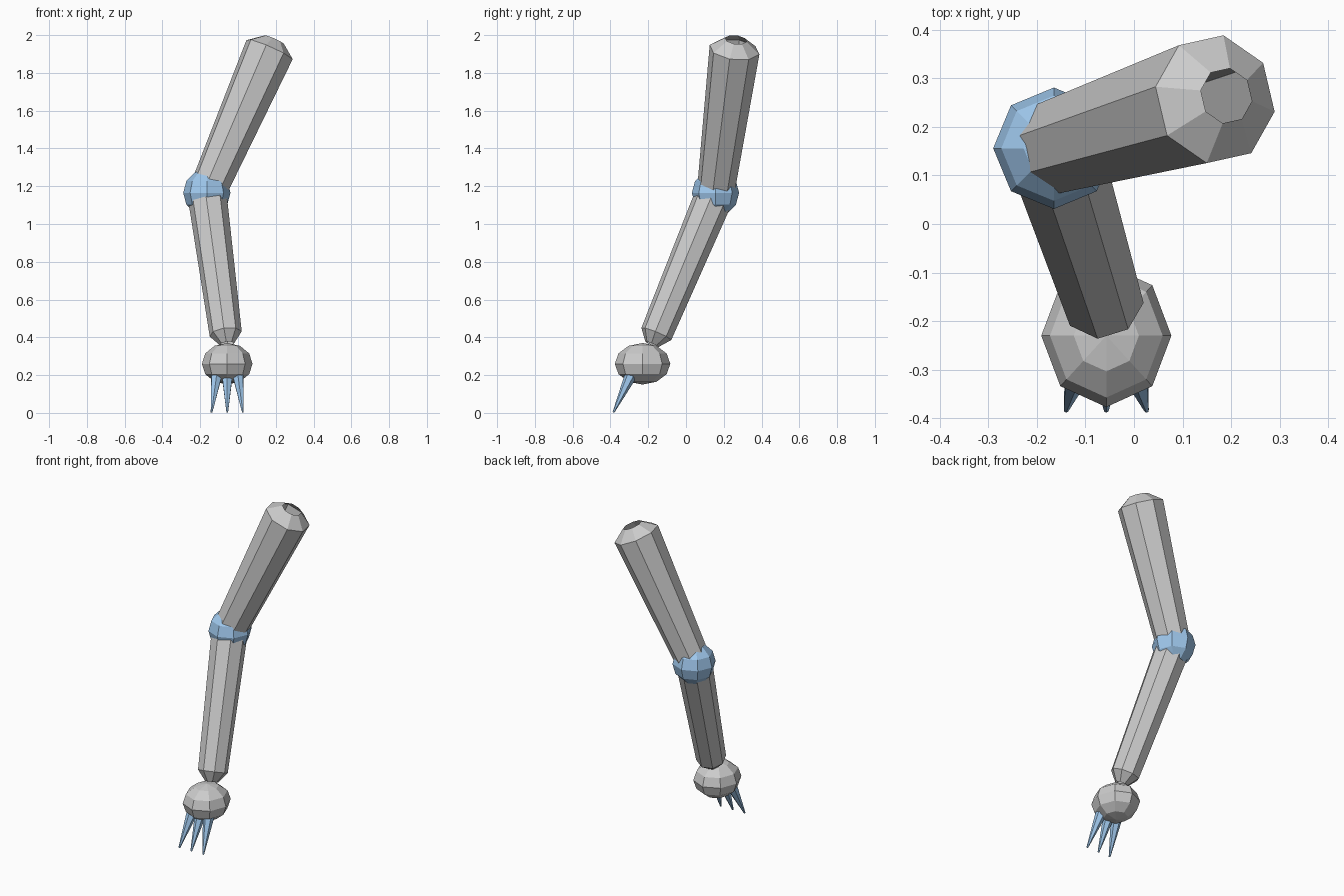
import bpy, bmesh
from math import cos, sin, pi
from mathutils import Vector

if "Cube" in bpy.data.objects:
    bpy.data.objects.remove(bpy.data.objects["Cube"])

blue = bpy.data.materials.new("blue")
blue.diffuse_color = (0.35, 0.58, 0.85, 1)
blue.use_nodes = True
blue.node_tree.nodes["Principled BSDF"].inputs["Base Color"].default_value = blue.diffuse_color


def add_object(name, bm, mat=None):
    bmesh.ops.recalc_face_normals(bm, faces=bm.faces)
    mesh = bpy.data.meshes.new(name)
    bm.to_mesh(mesh)
    bm.free()
    obj = bpy.data.objects.new(name, mesh)
    bpy.context.collection.objects.link(obj)
    if mat:
        mesh.materials.append(mat)
    return obj


def tube(name, start, end, profile, ref, sides=8, mat=None, capped=False):
    """Rings along start->end; profile = (offset past start/end, at_end, radius)."""
    start, end = Vector(start), Vector(end)
    axis = (end - start).normalized()
    u = Vector(ref)
    u = (u - axis * u.dot(axis)).normalized()
    v = axis.cross(u)
    bm = bmesh.new()
    rings = []
    for offset, at_end, r in profile:
        c = (end if at_end else start) + axis * offset
        rings.append([bm.verts.new(c + r * (u * cos(2 * pi * i / sides) + v * sin(2 * pi * i / sides)))
                      for i in range(sides)])
    for a, b in zip(rings, rings[1:]):
        for i in range(sides):
            j = (i + 1) % sides
            bm.faces.new((a[i], a[j], b[j], b[i]))
    if capped:
        bm.faces.new(rings[0])
        bm.faces.new(rings[-1])
    return add_object(name, bm, mat)


def ball(name, center, radii, mat=None):
    bm = bmesh.new()
    bmesh.ops.create_uvsphere(bm, u_segments=8, v_segments=6, radius=1)
    bmesh.ops.scale(bm, vec=radii, verts=bm.verts)
    bmesh.ops.translate(bm, vec=center, verts=bm.verts)
    return add_object(name, bm, mat)


# Elbow joint and hand
elbow = (-0.165, 0.156, 1.165)
ball("elbow_joint", elbow, (0.125, 0.125, 0.125), blue)
ball("hand", (-0.057, -0.23, 0.26), (0.134, 0.147, 0.11))

# Upper arm and forearm: tapered open shells with chamfered ends
tube("upper_arm", elbow, (0.167, 0.257, 1.923),
     [(-0.04, 0, 0.045), (0, 0, 0.1), (0, 1, 0.135), (0.058, 1, 0.058)], (0.018, 0.133, -0.024))
tube("forearm", elbow, (-0.065, -0.157, 0.418),
     [(-0.04, 0, 0.045), (0, 0, 0.104), (0, 1, 0.086), (0.06, 1, 0.038)], (-0.01, -0.08, 0.032))

# Three claws fanning out from the front of the hand
for i in (-1, 0, 1):
    tube(f"claw_{i + 2}", (-0.057 + i * 0.055, -0.287, 0.21), (-0.057 + i * 0.083, -0.384, 0.003),
         [(0, 0, 0.034), (0, 1, 0.005)], (0, -1, 0), sides=6, mat=blue, capped=True)
